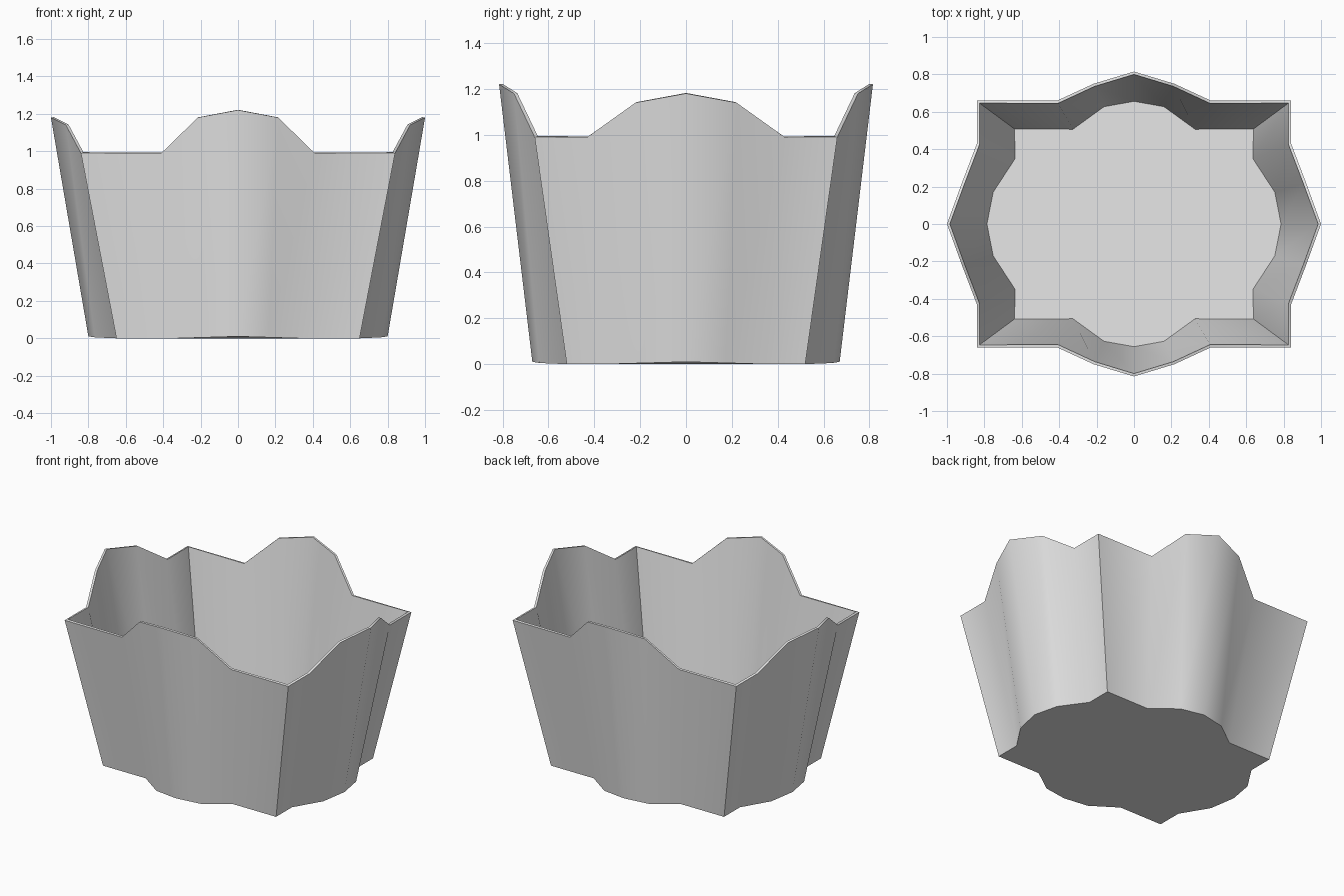
import bpy, bmesh, math

cube = bpy.data.objects.get("Cube")
if cube:
    bpy.data.objects.remove(cube, do_unlink=True)

grey = bpy.data.materials.new("light grey")
grey.use_nodes = True
grey.diffuse_color = (0.8, 0.8, 0.8, 1)
grey.node_tree.nodes["Principled BSDF"].inputs["Base Color"].default_value = (0.8, 0.8, 0.8, 1)

# One quarter of each outline, from the side petal to the back petal
RIM = [(1, 0, 1.18), (0.92, 0.22, 1.14), (0.84, 0.43, 0.99), (0.84, 0.66, 0.99),
       (0.41, 0.66, 0.99), (0.215, 0.75, 1.18), (0, 0.815, 1.22)]
BASE = [(0.8, 0, 0.01), (0.765, 0.175, 0.005), (0.65, 0.35, 0), (0.65, 0.52, 0),
        (0.33, 0.52, 0), (0.165, 0.64, 0.005), (0, 0.67, 0.01)]


def full_ring(quarter):
    """Mirror a quarter outline over both axes into a closed loop."""
    half = quarter + [(-x, y, z) for x, y, z in reversed(quarter[:-1])]
    return half + [(x, -y, z) for x, y, z in reversed(half[1:-1])]


# Flared basket shell: petalled walls and a floor
bm = bmesh.new()
low = [bm.verts.new(p) for p in full_ring(BASE)]
top = [bm.verts.new(p) for p in full_ring(RIM)]
n = len(low)
for i in range(n):
    j = (i + 1) % n
    bm.faces.new((low[i], low[j], top[j], top[i]))
bm.faces.new(list(reversed(low)))
mesh = bpy.data.meshes.new("basket")
bm.to_mesh(mesh)
bm.free()
mesh.materials.append(grey)
basket = bpy.data.objects.new("basket", mesh)
bpy.context.collection.objects.link(basket)

# Thin wall grown inwards
wall = basket.modifiers.new("wall", "SOLIDIFY")
wall.thickness = 0.015
wall.offset = -1
wall.use_even_offset = True

# Smooth petals, crisp corners and rim
bpy.ops.object.select_all(action="DESELECT")
basket.select_set(True)
bpy.context.view_layer.objects.active = basket
bpy.ops.object.modifier_apply(modifier="wall")
bpy.ops.object.shade_smooth_by_angle(angle=math.radians(50))
